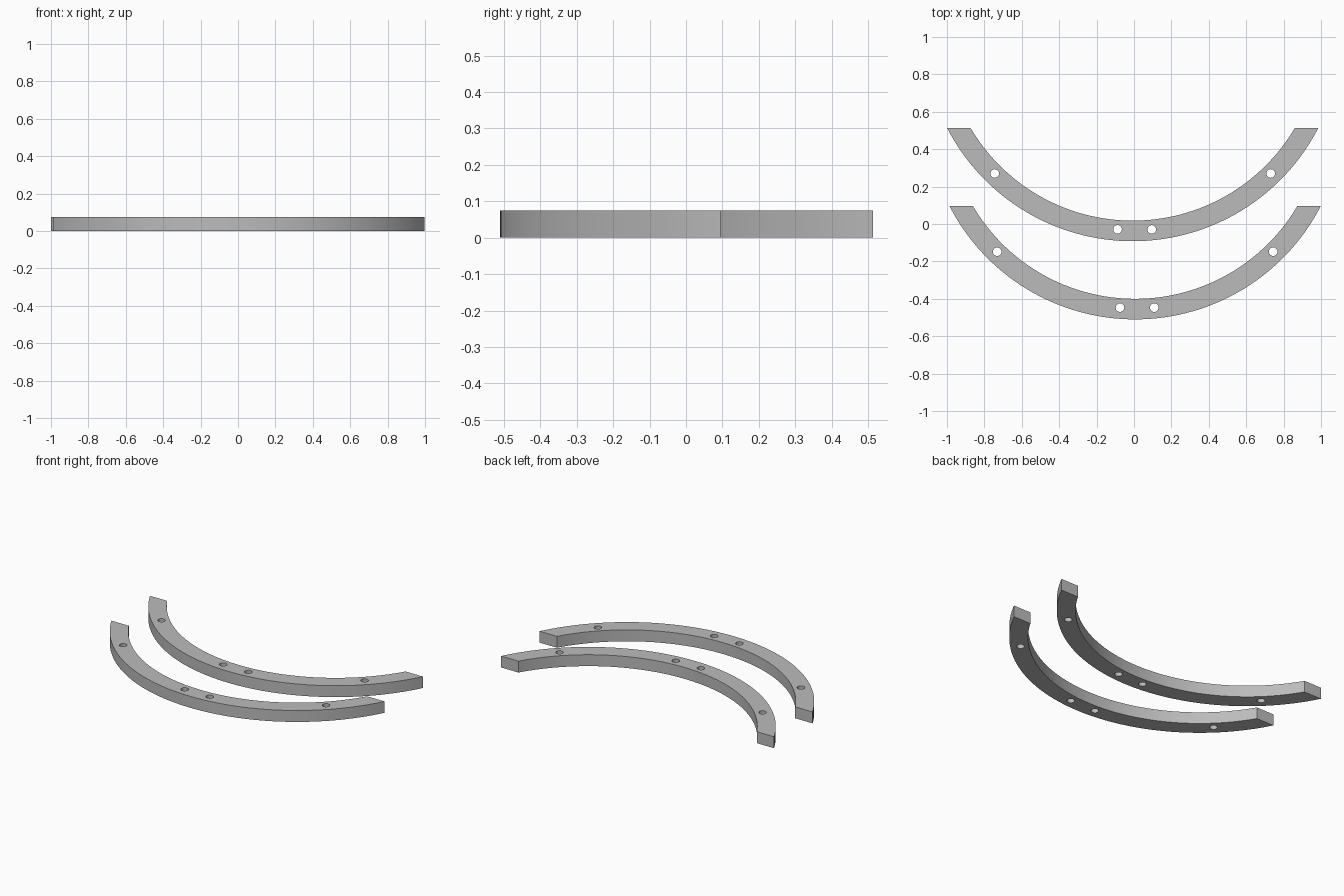
import bpy, bmesh
from math import sin, cos, acos, pi

cube = bpy.data.objects.get("Cube")
if cube:
    bpy.data.objects.remove(cube, do_unlink=True)

grey = bpy.data.materials.new("plain_grey")
grey.use_nodes = True
colour = (0.5, 0.5, 0.5, 1)
grey.diffuse_color = colour
grey.node_tree.nodes["Principled BSDF"].inputs["Base Color"].default_value = colour

HEIGHT = 0.075
OUTER, INNER = 1.116, 1.006
DROP = 0.511          # distance from arc centre to the flat-cut ends
HOLE_RADIUS = 0.023
HOLES = [(-0.738, -0.754), (0.738, -0.754), (-0.081, -1.053), (0.102, -1.053)]
STEPS = 64


def arc(radius):
    """Lower arc of a circle, left to right, ending on the flat cut line."""
    half = acos(DROP / radius)
    angles = [-half + 2 * half * i / STEPS for i in range(STEPS + 1)]
    return [(radius * sin(a), -radius * cos(a)) for a in angles]


def circle(x, y, radius, sides=24):
    return [(x + radius * cos(2 * pi * i / sides), y + radius * sin(2 * pi * i / sides))
            for i in range(sides)]


def add_outline(curve, points):
    spline = curve.splines.new('POLY')
    spline.points.add(len(points) - 1)
    for p, (x, y) in zip(spline.points, points):
        p.co = (x, y, 0, 1)
    spline.use_cyclic_u = True


def curved_rail(name, x, y):
    """Flat curved bar with four drilled holes, extruded from its outline."""
    curve = bpy.data.curves.new(name, 'CURVE')
    curve.dimensions = '2D'
    curve.fill_mode = 'BOTH'
    curve.extrude = HEIGHT / 2
    add_outline(curve, arc(OUTER) + arc(INNER)[::-1])
    for hx, hy in HOLES:
        add_outline(curve, circle(hx, hy, HOLE_RADIUS))
    obj = bpy.data.objects.new(name, curve)
    bpy.context.collection.objects.link(obj)
    obj.location = (x, y, HEIGHT / 2)
    bpy.ops.object.select_all(action='DESELECT')
    obj.select_set(True)
    bpy.context.view_layer.objects.active = obj
    bpy.ops.object.convert(target='MESH')
    obj = bpy.context.object
    # Join the caps to the walls
    bm = bmesh.new()
    bm.from_mesh(obj.data)
    bmesh.ops.remove_doubles(bm, verts=bm.verts, dist=0.0001)
    bmesh.ops.recalc_face_normals(bm, faces=bm.faces)
    bm.to_mesh(obj.data)
    bm.free()
    obj.data.materials.clear()
    obj.data.materials.append(grey)
    bpy.ops.object.shade_smooth_by_angle(angle=pi / 6)


curved_rail("back_curved_rail", -0.007, 1.024)
curved_rail("front_curved_rail", 0.006, 0.606)
